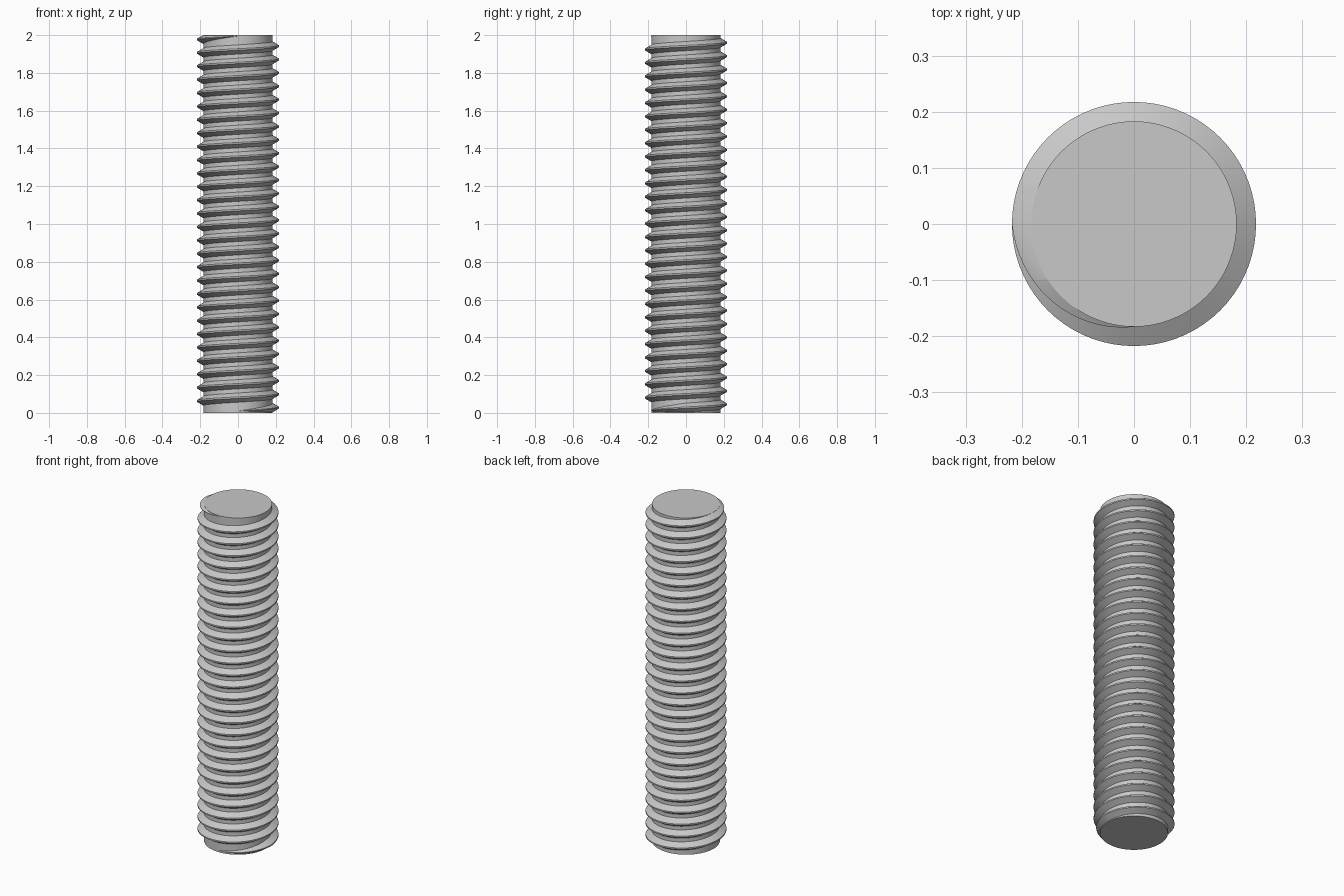
import bpy, bmesh, math

cube = bpy.data.objects.get("Cube")
if cube:
    bpy.data.objects.remove(cube, do_unlink=True)

HEIGHT = 2.0
ROOT, CREST = 0.183, 0.2175
TURNS, STEPS = 28, 72
Z_START, Z_END = 0.01, 1.995
CREST_HALF, BASE_HALF = 0.004, 0.0245

steel = bpy.data.materials.new("grey_steel")
steel.use_nodes = True
steel.diffuse_color = (0.58, 0.58, 0.58, 1)
steel.node_tree.nodes["Principled BSDF"].inputs["Base Color"].default_value = (0.58, 0.58, 0.58, 1)


def finish(bm, name):
    bmesh.ops.recalc_face_normals(bm, faces=bm.faces)
    mesh = bpy.data.meshes.new(name)
    bm.to_mesh(mesh)
    bm.free()
    mesh.materials.append(steel)
    obj = bpy.data.objects.new(name, mesh)
    bpy.context.collection.objects.link(obj)
    bpy.ops.object.select_all(action="DESELECT")
    obj.select_set(True)
    bpy.context.view_layer.objects.active = obj
    bpy.ops.object.shade_smooth_by_angle(angle=math.radians(30))
    return obj


# Plain cylindrical core
bm = bmesh.new()
bmesh.ops.create_cone(bm, cap_ends=True, segments=STEPS, radius1=ROOT,
                      radius2=ROOT, depth=HEIGHT)
bmesh.ops.translate(bm, verts=bm.verts, vec=(0, 0, HEIGHT / 2))
finish(bm, "rod_core")

# Helical ridge, fading out over a quarter turn at each end
bm = bmesh.new()
rings = []
count = TURNS * STEPS
for i in range(count + 1):
    angle = math.tau * i / STEPS - math.pi / 2
    z_mid = Z_START + (Z_END - Z_START) * i / count
    fade = min(1, max(0.02, min(i, count - i) / (STEPS / 4)))
    tip = ROOT + (CREST - ROOT) * fade
    profile = [(ROOT - 0.004, -BASE_HALF), (ROOT, -BASE_HALF), (tip, -CREST_HALF),
               (tip, CREST_HALF), (ROOT, BASE_HALF), (ROOT - 0.004, BASE_HALF)]
    ring = []
    for r, dz in profile:
        z = min(HEIGHT - 0.001, max(0.001, z_mid + dz * fade))
        ring.append(bm.verts.new((r * math.cos(angle), r * math.sin(angle), z)))
    rings.append(ring)
for a, b in zip(rings, rings[1:]):
    for j in range(len(a)):
        k = (j + 1) % len(a)
        bm.faces.new((a[j], a[k], b[k], b[j]))
bm.faces.new(rings[0])
bm.faces.new(rings[-1])
finish(bm, "screw_thread")
